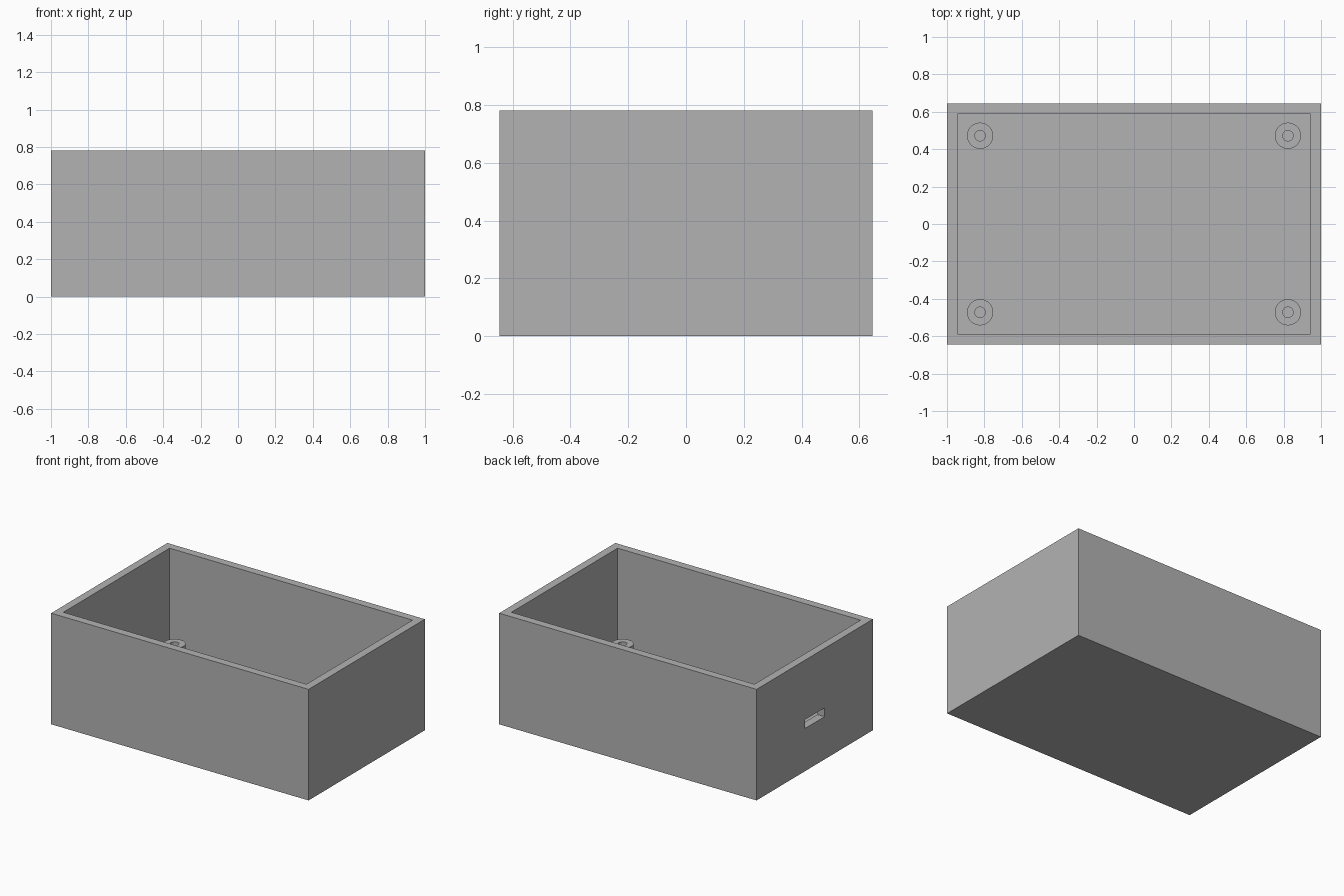
import bpy
import bmesh
import math
from mathutils import Vector

cube = bpy.data.objects.get("Cube")
if cube:
    bpy.data.objects.remove(cube, do_unlink=True)

# Overall sizes
LENGTH, WIDTH, HEIGHT = 2.0, 1.29, 0.78
WALL = 0.056
POST_X, POST_Y, POST_TOP = 0.823, 0.472, 0.187
POST_RADIUS, HOLE_RADIUS = 0.07, 0.028

grey = bpy.data.materials.new("light grey plastic")
grey.use_nodes = True
colour = (0.45, 0.45, 0.45, 1)
grey.diffuse_color = colour
grey.node_tree.nodes["Principled BSDF"].inputs["Base Color"].default_value = colour


def add_object(name, bm):
    bmesh.ops.recalc_face_normals(bm, faces=bm.faces)
    mesh = bpy.data.meshes.new(name)
    bm.to_mesh(mesh)
    bm.free()
    mesh.materials.append(grey)
    obj = bpy.data.objects.new(name, mesh)
    bpy.context.collection.objects.link(obj)
    return obj


def box(name, low, high):
    low, high = Vector(low), Vector(high)
    bm = bmesh.new()
    bmesh.ops.create_cube(bm, size=1)
    for v in bm.verts:
        v.co = (low + high) / 2 + v.co * (high - low)
    return add_object(name, bm)


def cut(target, cutter):
    cutter.hide_render = True
    mod = target.modifiers.new(cutter.name, "BOOLEAN")
    mod.operation = "DIFFERENCE"
    mod.solver = "EXACT"
    mod.object = cutter
    bpy.context.view_layer.objects.active = target
    bpy.ops.object.modifier_apply(modifier=mod.name)
    bpy.data.objects.remove(cutter, do_unlink=True)


def mounting_post(name, x, y):
    # Hollow tube turned from a rectangular wall section
    bm = bmesh.new()
    base = WALL - 0.004
    section = [(HOLE_RADIUS, WALL), (HOLE_RADIUS, POST_TOP),
               (POST_RADIUS, POST_TOP), (POST_RADIUS, base)]
    verts = [bm.verts.new((r, 0, z)) for r, z in section]
    edges = [bm.edges.new(pair) for pair in zip(verts, verts[1:])]
    bmesh.ops.spin(bm, geom=verts + edges, axis=(0, 0, 1), cent=(0, 0, 0),
                   angle=math.tau, steps=40, use_merge=True)
    bmesh.ops.remove_doubles(bm, verts=bm.verts, dist=0.0001)
    bmesh.ops.translate(bm, verts=bm.verts, vec=(x, y, 0))
    post = add_object(name, bm)
    bpy.ops.object.select_all(action="DESELECT")
    post.select_set(True)
    bpy.context.view_layer.objects.active = post
    bpy.ops.object.shade_smooth_by_angle(angle=math.radians(30))


# Open-topped case with a port slot in one end
hx, hy = LENGTH / 2, WIDTH / 2
case = box("case", (-hx, -hy, 0), (hx, hy, HEIGHT))
cut(case, box("cavity_cutter", (WALL - hx, WALL - hy, WALL),
              (hx - WALL, hy - WALL, HEIGHT + 0.1)))
cut(case, box("port_cutter", (-hx - 0.1, -0.11, 0.3),
              (-hx + WALL + 0.05, 0.11, 0.362)))

# Screw posts in the four corners
for side, sx in (("left", 1), ("right", -1)):
    for end, sy in (("front", -1), ("back", 1)):
        mounting_post(f"{end}_{side}_post", sx * POST_X, sy * POST_Y)
